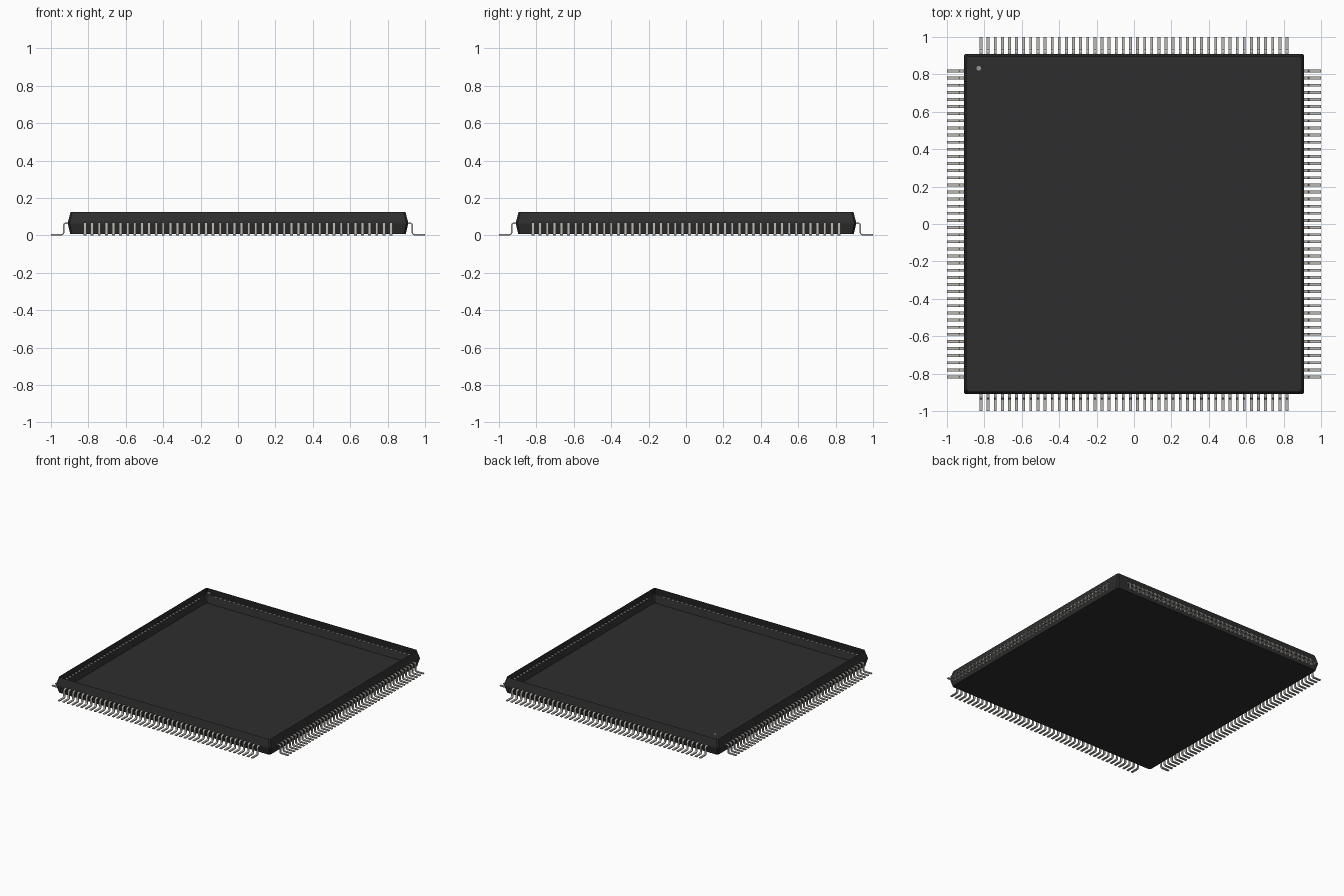
import bpy, bmesh, math

if "Cube" in bpy.data.objects:
    bpy.data.objects.remove(bpy.data.objects["Cube"], do_unlink=True)


def material(name, rgb, rough=0.6):
    m = bpy.data.materials.new(name)
    m.diffuse_color = (*rgb, 1)
    m.use_nodes = True
    b = m.node_tree.nodes["Principled BSDF"]
    b.inputs["Base Color"].default_value = (*rgb, 1)
    b.inputs["Roughness"].default_value = rough
    return m


BLACK = material("black_plastic", (0.027, 0.027, 0.027))
METAL = material("pin_metal", (0.50, 0.48, 0.44))
GREY = material("marker_grey", (0.30, 0.30, 0.30))


def add_object(name, bm, mat):
    bmesh.ops.recalc_face_normals(bm, faces=bm.faces)
    me = bpy.data.meshes.new(name)
    bm.to_mesh(me)
    bm.free()
    me.materials.append(mat)
    ob = bpy.data.objects.new(name, me)
    bpy.context.collection.objects.link(ob)
    return ob


def square_ring(bm, r, z, c=0.01):
    """Square loop of half-width r with small clipped corners."""
    pts = []
    for k in range(4):
        a = k * math.pi / 2
        for x, y in ((r, r - c), (r - c, r)):
            pts.append((x * math.cos(a) - y * math.sin(a),
                        x * math.sin(a) + y * math.cos(a), z))
    return [bm.verts.new(p) for p in pts]


def bridge(bm, a, b):
    n = len(a)
    for i in range(n):
        bm.faces.new((a[i], a[(i + 1) % n], b[(i + 1) % n], b[i]))


# Package body: shallow open tray with walls that bulge at mid height
bm = bmesh.new()
rings = [square_ring(bm, r, z) for r, z in
         ((0.897, 0.008), (0.91, 0.062), (0.91, 0.070), (0.895, 0.126))]
bm.faces.new(list(reversed(rings[0])))
for lo, hi in zip(rings, rings[1:]):
    bridge(bm, lo, hi)
add_object("package_body", bm, BLACK)

# Gull-wing pin: a flat strip swept along a bent path
T, W = 0.0035, 0.0075          # half thickness, half width


def arc(cx, cz, r, start, end, n=4):
    return [(cx + r * math.cos(math.radians(start + (end - start) * i / n)),
             cz + r * math.sin(math.radians(start + (end - start) * i / n)))
            for i in range(n + 1)]


path = ([(0.895, 0.0655)] + arc(0.920, 0.0535, 0.012, 90, 0)
        + arc(0.944, 0.0155, 0.012, 180, 270) + [(1.0, 0.0035)])


def pin_mesh():
    bm = bmesh.new()
    sections = []
    for i, (x, z) in enumerate(path):
        x0, z0 = path[max(i - 1, 0)]
        x1, z1 = path[min(i + 1, len(path) - 1)]
        d = math.hypot(x1 - x0, z1 - z0)
        nx, nz = -(z1 - z0) / d * T, (x1 - x0) / d * T
        # keep the straight ends level
        if i in (0, len(path) - 1):
            nx, nz = 0, T
        sections.append([bm.verts.new((x + s * nx, y, z + s * nz))
                         for s, y in ((1, -W), (1, W), (-1, W), (-1, -W))])
    for a, b in zip(sections, sections[1:]):
        bridge(bm, a, b)
    bm.faces.new(sections[0])
    bm.faces.new(sections[-1])
    return bm


# One row of pins on each side
COUNT, SPAN = 44, 1.636
for name, turn in (("left", 0), ("back", 90), ("right", 180), ("front", 270)):
    bm = pin_mesh()
    bmesh.ops.translate(bm, verts=bm.verts, vec=(0, -SPAN / 2, 0))
    row = add_object(name + "_pins", bm, METAL)
    row.rotation_euler.z = math.radians(turn)
    arr = row.modifiers.new("row", "ARRAY")
    arr.count = COUNT
    arr.use_relative_offset = False
    arr.use_constant_offset = True
    arr.constant_offset_displace = (0, SPAN / (COUNT - 1), 0)

# Round orientation marker at the back right corner, level with the rim
bm = bmesh.new()
bmesh.ops.create_cone(bm, cap_ends=True, segments=16, radius1=0.015,
                      radius2=0.015, depth=0.002)
bmesh.ops.translate(bm, verts=bm.verts, vec=(-0.83, 0.833, 0.125))
add_object("corner_marker", bm, GREY)
